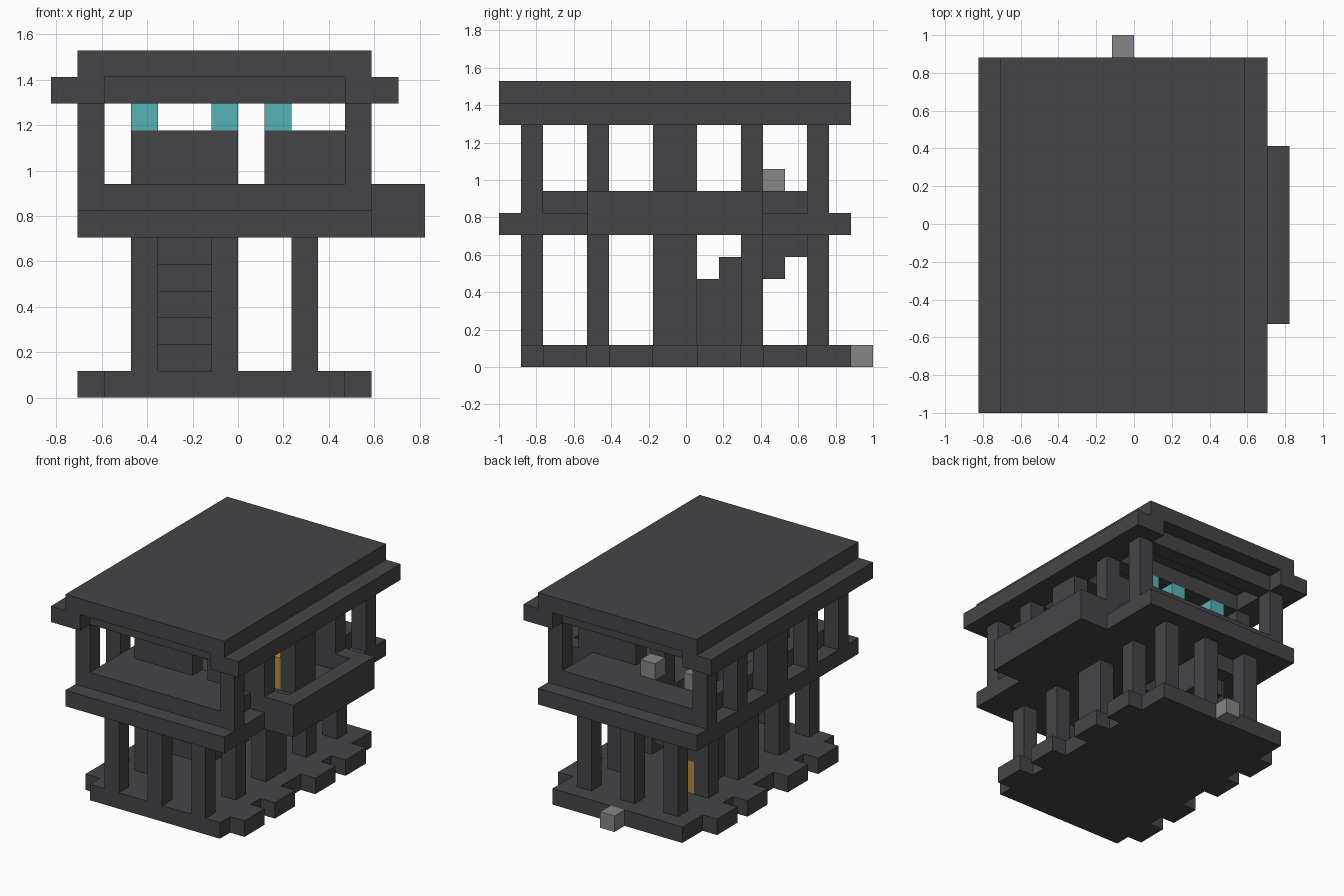
import bpy
import bmesh

cube = bpy.data.objects.get("Cube")
if cube:
    bpy.data.objects.remove(cube, do_unlink=True)

U = 2 / 17  # size of one block


def material(name, rgb):
    m = bpy.data.materials.new(name)
    m.use_nodes = True
    m.diffuse_color = (*rgb, 1)
    m.node_tree.nodes["Principled BSDF"].inputs["Base Color"].default_value = (*rgb, 1)
    return m


dark = material("dark_stone", (0.06, 0.06, 0.064))
grey = material("light_grey", (0.24, 0.24, 0.24))
cyan = material("cyan_glass", (0.09, 0.45, 0.46))
orange = material("orange_wood", (0.5, 0.25, 0.035))


def blocks(name, mat, boxes):
    """One object from boxes given as (x0, x1, y0, y1, z0, z1) in block units."""
    bm = bmesh.new()
    for x0, x1, y0, y1, z0, z1 in boxes:
        new = bmesh.ops.create_cube(bm, size=1)["verts"]
        for v in new:
            v.co.x = ((x1 if v.co.x > 0 else x0) - 7) * U
            v.co.y = ((y1 if v.co.y > 0 else y0) - 8.5) * U
            v.co.z = (z1 if v.co.z > 0 else z0) * U
    mesh = bpy.data.meshes.new(name)
    bm.to_mesh(mesh)
    bm.free()
    mesh.materials.append(mat)
    ob = bpy.data.objects.new(name, mesh)
    bpy.context.collection.objects.link(ob)


def slab_with_hole(outer, hole, z0, z1):
    """Four boxes around a rectangular opening."""
    x0, x1, y0, y1 = outer
    a, b, c, d = hole
    return [(x0, x1, y0, c, z0, z1), (x0, x1, d, y1, z0, z1),
            (x0, a, c, d, z0, z1), (b, x1, c, d, z0, z1)]


rows = [(1, 2), (4, 5), (7, 9), (11, 12), (14, 15)]  # column rows along y

# Base with tabs along both sides
blocks("base", dark, [(2, 11, 1, 16, 0, 1)])
blocks("base_tabs", dark, [(x, x + 1, a, b, 0, 1) for x in (1, 11)
                           for a, b in ((2, 4), (5, 7), (9, 11), (12, 14))])

# Lower columns
blocks("lower_columns", dark,
       [(x, x + 1, a, b, 1, 6) for x in (3, 9) for a, b in rows]
       + [(6, 7, a, b, 1, 6) for a, b in (rows[0], rows[-1])])

# Stairs rising to the back, with the last steps hanging free
blocks("stairs", dark, [(4, 6, 7 + i, 8 + i, 1 if i < 4 else i - 1, 2 + i)
                        for i in range(7)])
blocks("lower_door", orange, [(4, 6, 11, 12, 1, 3)])

# Upper floor, raised terraces and balcony
blocks("upper_floor", dark, slab_with_hole((1, 12, 0, 16), (4, 6, 8, 13), 6, 7))
blocks("terraces", dark,
       [(2, 11, 1, 5, 7, 8), (2, 3, 5, 11, 7, 8)]
       + slab_with_hole((2, 11, 11, 15), (4, 6, 11, 13), 7, 8)[1:])
blocks("balcony", dark, [(12, 14, 4, 12, 6, 7), (13, 14, 4, 12, 7, 8),
                         (12, 13, 4, 5, 7, 8), (12, 13, 11, 12, 7, 8)])

# Upper columns and room walls
blocks("upper_columns", dark, [(x, x + 1, a, b, 7, 11) for x in (1, 11) for a, b in rows])
blocks("front_walls", dark, [(3, 7, 4, 5, 8, 10), (8, 11, 4, 5, 8, 10)])
blocks("back_walls", dark, [(3, 4, 11, 12, 8, 10), (6, 7, 11, 12, 8, 10),
                            (8, 11, 11, 12, 8, 10)])
blocks("window_blocks", cyan, [(x, x + 1, y, y + 1, 10, 11)
                               for x in (3, 6, 8) for y in (4, 11)])
blocks("upper_door", orange, [(10, 11, 7, 8, 7, 9)])

# Roof: side beams, cross beams and top slab
blocks("roof_side_beams", dark, [(x, x + 2, 0, 16, 11, 12) for x in (0, 11)])
blocks("roof_cross_beams", dark, [(2, 11, a, b, 11, 12) for a, b in rows])
blocks("roof_slab", dark, [(1, 12, 0, 16, 12, 13)])

# Light grey blocks beside the stairwell and behind the base
blocks("stair_posts", grey, [(x, x + 1, 12, 13, 8, 9) for x in (3, 6)])
blocks("back_step", grey, [(6, 7, 16, 17, 0, 1)])
